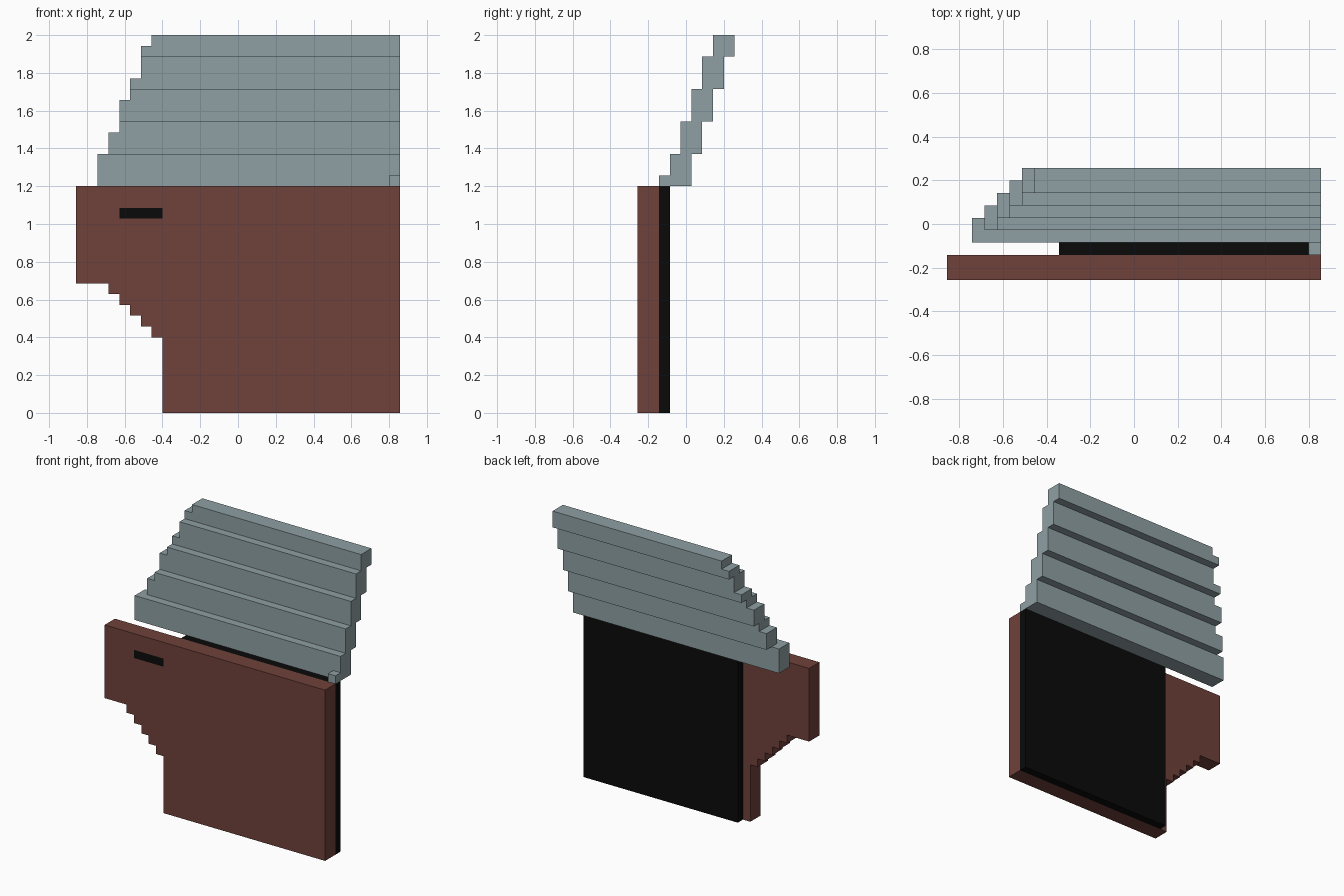
import bpy, bmesh, math

if "Cube" in bpy.data.objects:
    bpy.data.objects.remove(bpy.data.objects["Cube"])

U = 2 / 35  # size of one block


def material(name, rgb):
    m = bpy.data.materials.new(name)
    m.diffuse_color = (*rgb, 1)
    m.use_nodes = True
    m.node_tree.nodes["Principled BSDF"].inputs["Base Color"].default_value = m.diffuse_color
    return m


def block(x0, x1, y0, y1, z0, z1):
    """Set of unit cells filling a box, in block units."""
    return {(x, y, z) for x in range(x0, x1)
            for y in range(y0, y1) for z in range(z0, z1)}


def build(name, cells, mat):
    """Skin a set of cells with outer faces only, then merge flat areas."""
    bm = bmesh.new()
    verts = {}

    def vert(p):
        if p not in verts:
            verts[p] = bm.verts.new(((p[0] - 15) * U, (p[1] - 4.5) * U, p[2] * U))
        return verts[p]

    for c in sorted(cells):
        for axis in range(3):
            for side in (0, 1):
                n = list(c)
                n[axis] += 2 * side - 1
                if tuple(n) in cells:
                    continue
                a, b = (axis + 1) % 3, (axis + 2) % 3
                quad = []
                for i, j in ((0, 0), (1, 0), (1, 1), (0, 1)):
                    p = list(c)
                    p[axis] += side
                    p[a] += i
                    p[b] += j
                    quad.append(vert(tuple(p)))
                bm.faces.new(quad if side else quad[::-1])
    bmesh.ops.dissolve_limit(bm, angle_limit=math.radians(1),
                             verts=bm.verts[:], edges=bm.edges[:])
    me = bpy.data.meshes.new(name)
    bm.to_mesh(me)
    bm.free()
    me.materials.append(mat)
    ob = bpy.data.objects.new(name, me)
    bpy.context.collection.objects.link(ob)


brown = material("red_brown_paint", (0.162, 0.053, 0.042))
black = material("black_trim", (0.003, 0.003, 0.003))
glass = material("grey_blue_glass", (0.275, 0.352, 0.371))

# Door handle, set flush into the outer skin
handle = block(4, 8, 0, 1, 18, 19)
build("door_handle", handle, black)

# Outer door skin with the stepped wheel arch cut-out
skin = block(8, 30, 0, 2, 0, 21) | block(0, 3, 0, 2, 12, 21)
for i in range(5):
    skin |= block(3 + i, 4 + i, 0, 2, 11 - i, 21)
build("door_skin", skin - handle, brown)

# Inner trim panel
build("inner_panel", block(9, 30, 2, 3, 0, 21), black)

# Window leaning inward: front edge steps in x, rows step back in y
window = block(29, 30, 2, 3, 21, 22)
edge_tops = ((24, 2), (26, 3), (29, 4), (31, 5), (34, 6), (35, 7))
for z in range(21, 35):
    left = next(x for top, x in edge_tops if z < top)
    y = 3 + (z - 21) // 3
    window |= block(left, 30, y, y + 2, z, z + 1)
build("window_glass", window, glass)
